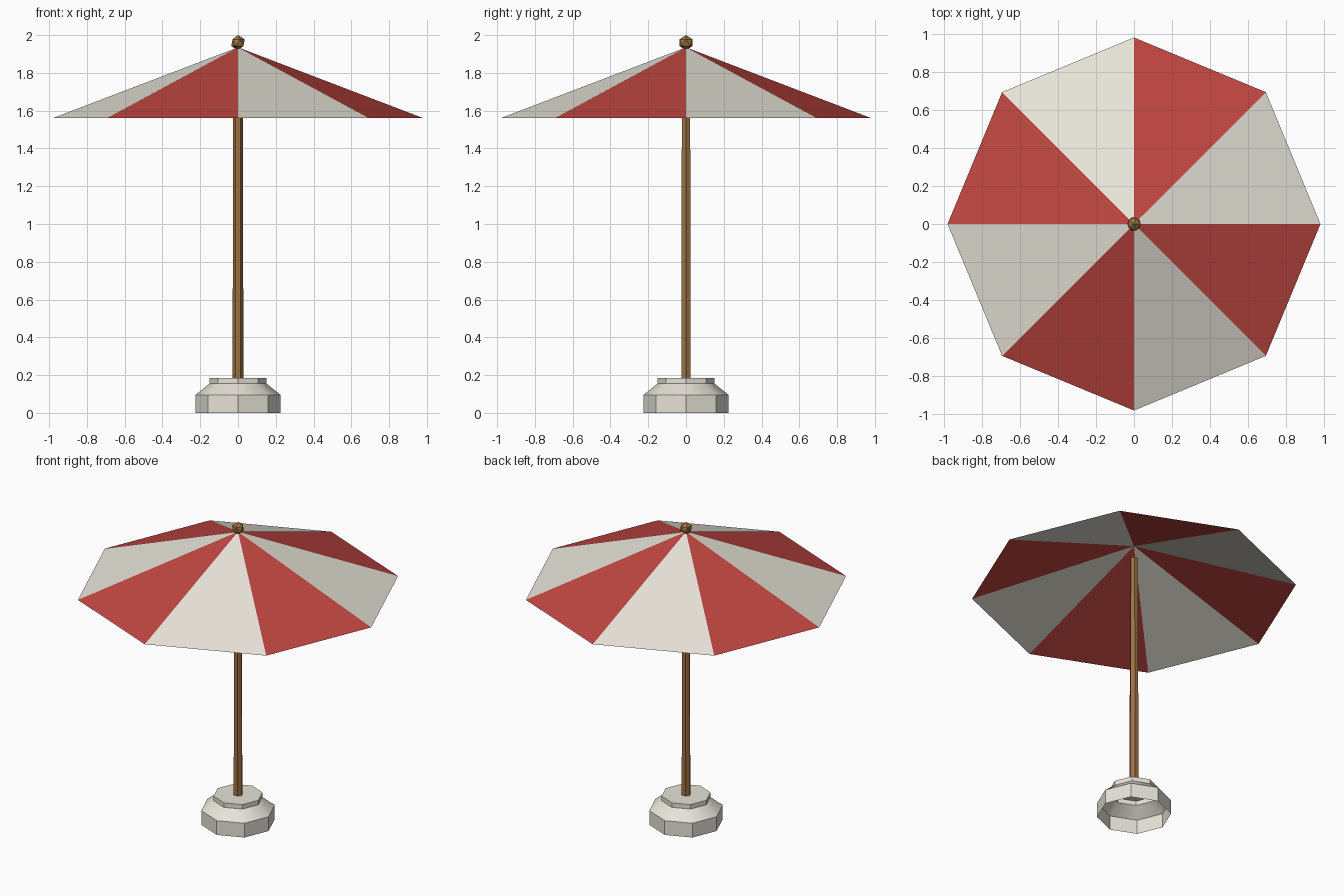
import bpy, bmesh, math

if "Cube" in bpy.data.objects:
    bpy.data.objects.remove(bpy.data.objects["Cube"])


def material(name, rgb):
    """Flat colour given as 0-255 sRGB, stored as linear."""
    m = bpy.data.materials.new(name)
    lin = [((c / 255 + 0.055) / 1.055) ** 2.4 for c in rgb]
    m.diffuse_color = (*lin, 1)
    m.use_nodes = True
    m.node_tree.nodes["Principled BSDF"].inputs["Base Color"].default_value = m.diffuse_color
    return m


red = material("canopy red", (192, 70, 64))
cream = material("cream", (231, 227, 216))
wood = material("wood", (160, 115, 68))


def finish(name, bm, mats):
    me = bpy.data.meshes.new(name)
    bm.to_mesh(me)
    bm.free()
    for m in mats:
        me.materials.append(m)
    ob = bpy.data.objects.new(name, me)
    bpy.context.collection.objects.link(ob)
    return ob


def ring(bm, r, z, n):
    return [bm.verts.new((r * math.cos(i * math.tau / n), r * math.sin(i * math.tau / n), z))
            for i in range(n)]


def bridge(bm, a, b):
    n = len(a)
    return [bm.faces.new((a[i], a[(i + 1) % n], b[(i + 1) % n], b[i])) for i in range(n)]


# Canopy: eight-panel cone with a shallower underside, alternating colours
bm = bmesh.new()
rim = ring(bm, 0.982, 1.56, 8)
top = bm.verts.new((0, 0, 1.935))
under = bm.verts.new((0, 0, 1.878))
for i in range(8):
    a, b = rim[i], rim[(i + 1) % 8]
    for f in (bm.faces.new((a, b, top)), bm.faces.new((b, a, under))):
        f.material_index = i % 2
finish("canopy", bm, [cream, red])

# Pole: slightly tapered hexagonal post
bm = bmesh.new()
low, high = ring(bm, 0.029, 0.17, 6), ring(bm, 0.025, 1.79, 6)
bridge(bm, low, high)
bm.faces.new(high)
bm.faces.new(low[::-1])
finish("pole", bm, [wood])

# Finial: faceted ball on top
bm = bmesh.new()
bmesh.ops.create_icosphere(bm, subdivisions=1, radius=0.04)
bmesh.ops.translate(bm, vec=(0, 0, 1.96), verts=bm.verts)
finish("finial", bm, [wood])

# Base: hollow octagonal foot, smooth shoulder and flat collar
bm = bmesh.new()
rings = [ring(bm, r, z, 8) for r, z in ((0.225, 0), (0.225, 0.095), (0.15, 0.155), (0.15, 0.185))]
bands = [bridge(bm, rings[i], rings[i + 1]) for i in range(3)]
bm.faces.new(rings[3])
for f in bands[1]:
    f.smooth = True
for e in bm.edges:
    if abs(e.verts[0].co.z - e.verts[1].co.z) < 1e-4:
        e.smooth = False
finish("base", bm, [cream])
